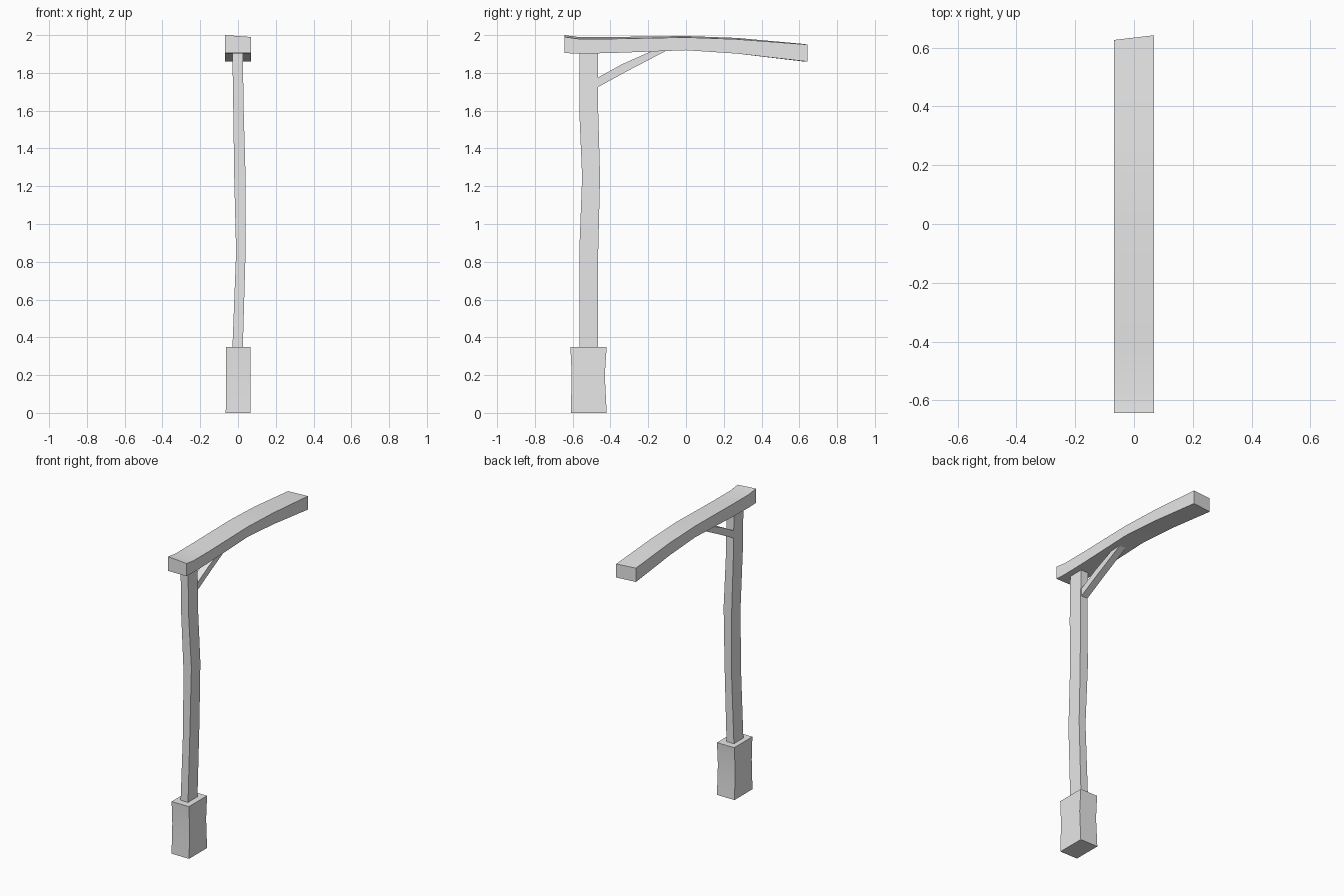
import bpy
import bmesh
from math import radians

cube = bpy.data.objects.get("Cube")
if cube:
    bpy.data.objects.remove(cube, do_unlink=True)

# One weathered grey for the whole lamp-post frame
grey = bpy.data.materials.new("plain_grey")
grey.use_nodes = True
grey.diffuse_color = (0.8, 0.8, 0.8, 1)
grey.node_tree.nodes["Principled BSDF"].inputs["Base Color"].default_value = (0.8, 0.8, 0.8, 1)


def loft(name, rings):
    """Skin a row of four-cornered rings and close both ends."""
    bm = bmesh.new()
    loops = [[bm.verts.new(co) for co in ring] for ring in rings]
    for a, b in zip(loops, loops[1:]):
        for i in range(4):
            j = (i + 1) % 4
            bm.faces.new((a[i], a[j], b[j], b[i]))
    bm.faces.new(loops[0])
    bm.faces.new(loops[-1])
    bmesh.ops.recalc_face_normals(bm, faces=bm.faces)
    mesh = bpy.data.meshes.new(name)
    bm.to_mesh(mesh)
    bm.free()
    mesh.materials.append(grey)
    obj = bpy.data.objects.new(name, mesh)
    bpy.context.collection.objects.link(obj)
    bpy.ops.object.select_all(action="DESELECT")
    bpy.context.view_layer.objects.active = obj
    obj.select_set(True)
    bpy.ops.object.shade_smooth_by_angle(angle=radians(30))
    return obj


def level_ring(z, left, right, front, back):
    """Horizontal rectangle for upright parts."""
    return [(left, front, z), (right, front, z), (right, back, z), (left, back, z)]


# Footing block, pinched slightly at its waist
loft("base_block", [
    level_ring(0, -0.065, 0.065, -0.61, -0.42),
    level_ring(0.2, -0.063, 0.065, -0.605, -0.43),
    level_ring(0.35, -0.063, 0.065, -0.612, -0.42),
])

# Crooked upright
loft("post", [
    level_ring(0.33, -0.03, 0.025, -0.565, -0.465),
    level_ring(0.85, -0.01, 0.04, -0.565, -0.465),
    level_ring(1.25, -0.02, 0.04, -0.55, -0.455),
    level_ring(1.6, -0.025, 0.03, -0.565, -0.465),
    level_ring(1.93, -0.03, 0.025, -0.565, -0.465),
])

# Bowed overhead beam: y, underside, top on each side, slant of the cut
half = 0.068
beam_stations = [
    (-0.643, 1.905, 2.0, 1.99, 0),
    (-0.57, 1.902, 1.99, 1.98, 0),
    (-0.4, 1.905, 1.99, 1.98, 0),
    (0, 1.92, 1.995, 1.988, 0),
    (0.27, 1.902, 1.985, 1.978, 0),
    (0.634, 1.86, 1.953, 1.95, 0.008),
]
loft("overhead_beam", [
    [(-half, y - cut, low), (half, y + cut, low),
     (half, y + cut, high_right), (-half, y - cut, high_left)]
    for y, low, high_left, high_right, cut in beam_stations
])

# Bent diagonal brace: upper edge and lower edge in side profile
brace_profile = [
    ((-0.48, 1.768), (-0.48, 1.717)),
    ((-0.34, 1.845), (-0.31, 1.81)),
    ((-0.16, 1.925), (-0.09, 1.925)),
]
loft("brace", [
    [(-0.025, *upper), (0.022, *upper), (0.022, *lower), (-0.025, *lower)]
    for upper, lower in brace_profile
])
